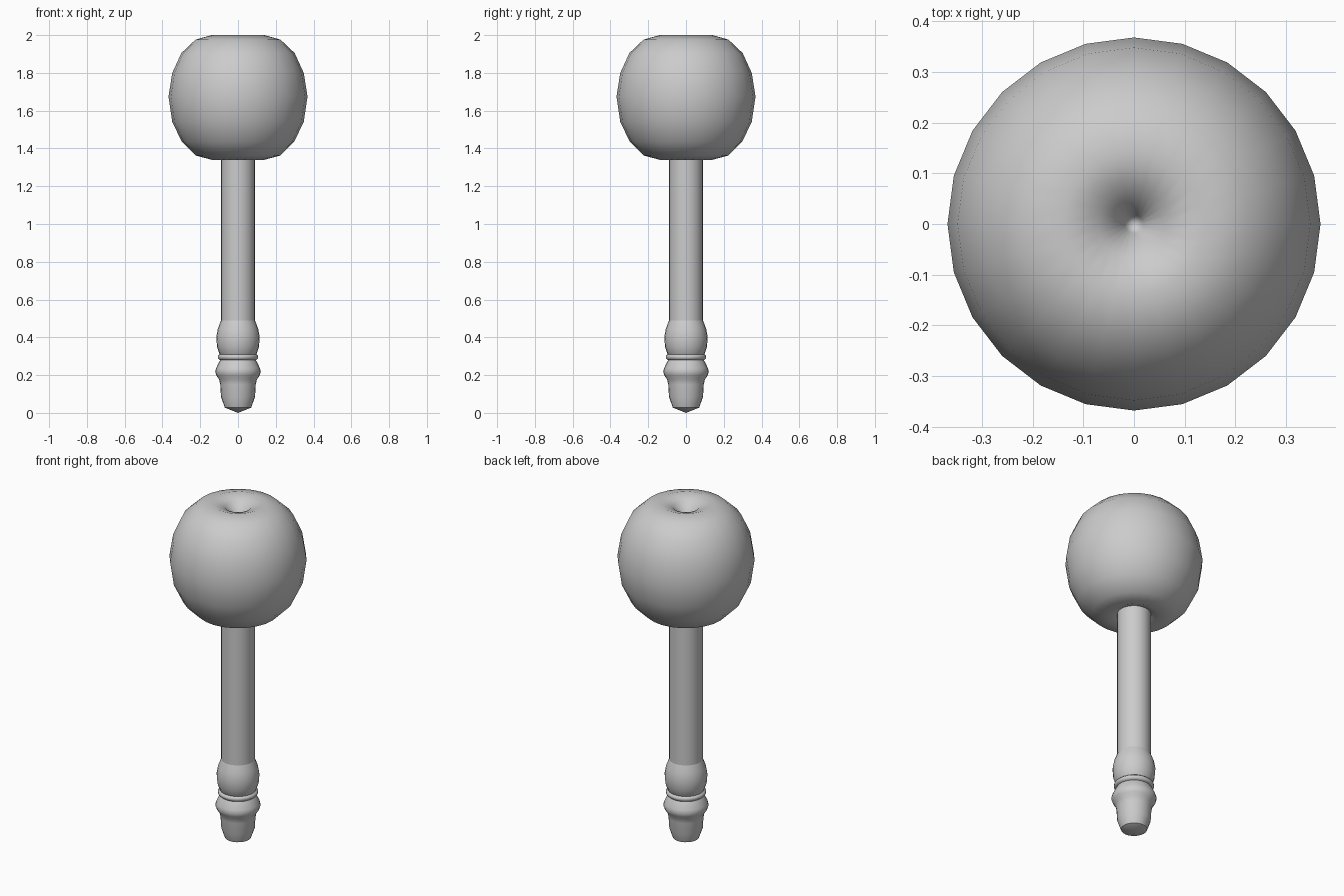
import bpy, bmesh, math

if "Cube" in bpy.data.objects:
    bpy.data.objects.remove(bpy.data.objects["Cube"])


def lathe(name, profile, sides=24, angle=40):
    """Revolve (radius, z) points around the z axis."""
    bm = bmesh.new()
    verts = [bm.verts.new((r, 0, z)) for r, z in profile]
    edges = [bm.edges.new(p) for p in zip(verts, verts[1:])]
    bmesh.ops.spin(bm, geom=verts + edges, cent=(0, 0, 0), axis=(0, 0, 1),
                   angle=math.tau, steps=sides, use_duplicate=False)
    bmesh.ops.remove_doubles(bm, verts=bm.verts, dist=1e-4)
    bmesh.ops.recalc_face_normals(bm, faces=bm.faces)
    mesh = bpy.data.meshes.new(name)
    bm.to_mesh(mesh)
    bm.free()
    obj = bpy.data.objects.new(name, mesh)
    bpy.context.collection.objects.link(obj)
    bpy.ops.object.select_all(action='DESELECT')
    obj.select_set(True)
    bpy.context.view_layer.objects.active = obj
    bpy.ops.object.shade_smooth_by_angle(angle=math.radians(angle))
    return obj


# Apple-shaped head with a dimple at each pole
lathe("head", [(0, 1.85), (0.018, 1.91), (0.07, 1.975), (0.14, 2.0),
               (0.225, 1.976), (0.30, 1.905), (0.348, 1.80), (0.368, 1.675),
               (0.348, 1.54), (0.297, 1.435), (0.225, 1.363), (0.14, 1.34),
               (0.07, 1.365), (0.018, 1.43), (0, 1.49)], angle=80)

# Straight shaft
lathe("shaft", [(0, 0.40), (0.09, 0.40), (0.09, 1.42), (0, 1.42)])

# Upper handle bulge
lathe("handle_bulge", [(0, 0.49), (0.09, 0.49), (0.107, 0.445), (0.115, 0.40),
                       (0.111, 0.35), (0.098, 0.312), (0.09, 0.30), (0, 0.30)])

# Thin collar ring
lathe("collar_ring", [(0, 0.31), (0.098, 0.31), (0.107, 0.302), (0.107, 0.29),
                      (0.098, 0.28), (0, 0.28)], angle=60)

# Turned pommel with a shallow pointed end
lathe("pommel", [(0, 0.285), (0.09, 0.285), (0.099, 0.272), (0.116, 0.237),
                 (0.121, 0.218), (0.114, 0.197), (0.10, 0.177), (0.094, 0.15),
                 (0.09, 0.085), (0.070, 0.028), (0, 0)])
